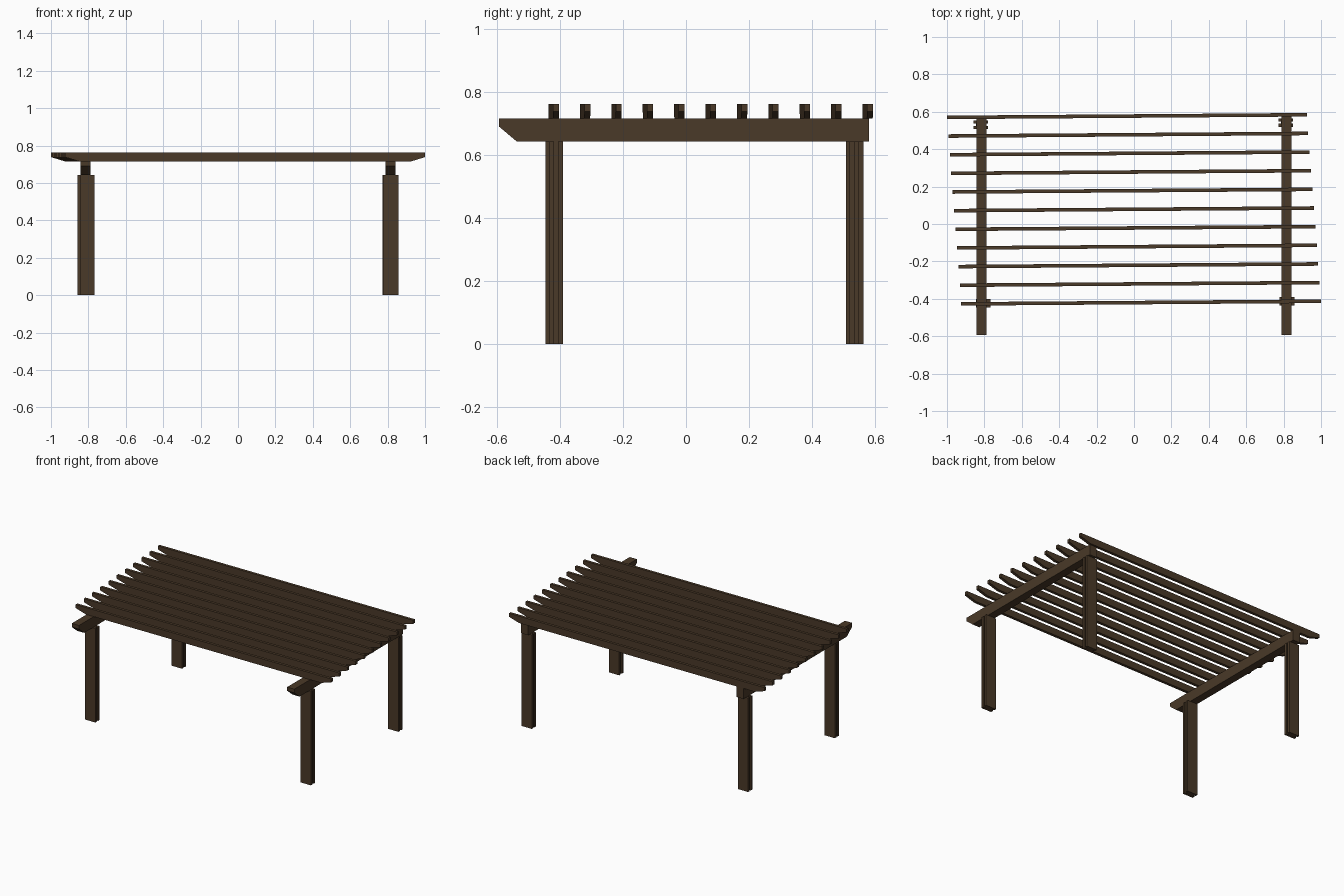
import bpy
import math

if "Cube" in bpy.data.objects:
    bpy.data.objects.remove(bpy.data.objects["Cube"], do_unlink=True)

# Single dark stained timber colour
wood = bpy.data.materials.new("dark_brown_wood")
wood.use_nodes = True
colour = (0.068, 0.041, 0.021, 1.0)
wood.diffuse_color = colour
wood.node_tree.nodes["Principled BSDF"].inputs["Base Color"].default_value = colour


def extrude(name, profile, place, low, high):
    """Extrude a closed 2D profile from low to high; place maps (u, v, w) to xyz."""
    n = len(profile)
    verts = [place(u, v, w) for w in (low, high) for u, v in profile]
    faces = [tuple(reversed(range(n))), tuple(range(n, 2 * n))]
    faces += [(i, (i + 1) % n, n + (i + 1) % n, n + i) for i in range(n)]
    mesh = bpy.data.meshes.new(name)
    mesh.from_pydata(verts, [], faces)
    mesh.materials.append(wood)
    obj = bpy.data.objects.new(name, mesh)
    bpy.context.collection.objects.link(obj)
    # Make every face point outwards
    import bmesh
    bm = bmesh.new()
    bm.from_mesh(mesh)
    bmesh.ops.recalc_face_normals(bm, faces=bm.faces)
    bm.to_mesh(mesh)
    bm.free()
    return obj


BEAM_BOTTOM, BEAM_TOP, RAFTER_TOP = 0.643, 0.715, 0.762

# Posts: H-shaped section with a groove down each outer side
hw, hd, core, groove = 0.039, 0.0225, 0.026, 0.006
half = [(hw, -hd), (hw, -groove), (core, -groove),
        (core, groove), (hw, groove), (hw, hd)]
section = half + [(-x, -y) for x, y in half]
posts = {
    "front_right_post": (-0.806, -0.424),
    "front_left_post": (0.818, -0.413),
    "back_right_post": (-0.819, 0.531),
    "back_left_post": (0.811, 0.542),
}
for name, (x, y) in posts.items():
    post = extrude(name, section, lambda u, v, w: (u, v, w), 0, BEAM_BOTTOM)
    post.location = (x, y, 0)

# Side beams: angled cut under the front end, square at the back
beam_profile = [(-0.594, BEAM_TOP), (-0.594, 0.69), (-0.538, BEAM_BOTTOM),
                (0.581, BEAM_BOTTOM), (0.581, BEAM_TOP)]
for side, x in (("right", -0.815), ("left", 0.815)):
    beam = extrude(side + "_beam", beam_profile,
                   lambda u, v, w: (w, u, v), -0.027, 0.027)
    beam.location.x = x

# Rafters: tapered underside at both ends, each shifted a little sideways
length, taper, tip = 0.962, 0.076, 0.738
rafter_profile = [(-length, RAFTER_TOP), (-length, tip),
                  (-length + taper, BEAM_TOP), (length - taper, BEAM_TOP),
                  (length, tip), (length, RAFTER_TOP)]
count = 11
for i in range(count):
    t = i / (count - 1)
    rafter = extrude(f"rafter_{i + 1}", rafter_profile,
                     lambda u, v, w: (u, w, v), -0.0095, 0.0095)
    rafter.location = (0.038 - 0.076 * t, -0.42 + 0.997 * t, 0)
    rafter.rotation_euler.z = math.radians(0.42)
